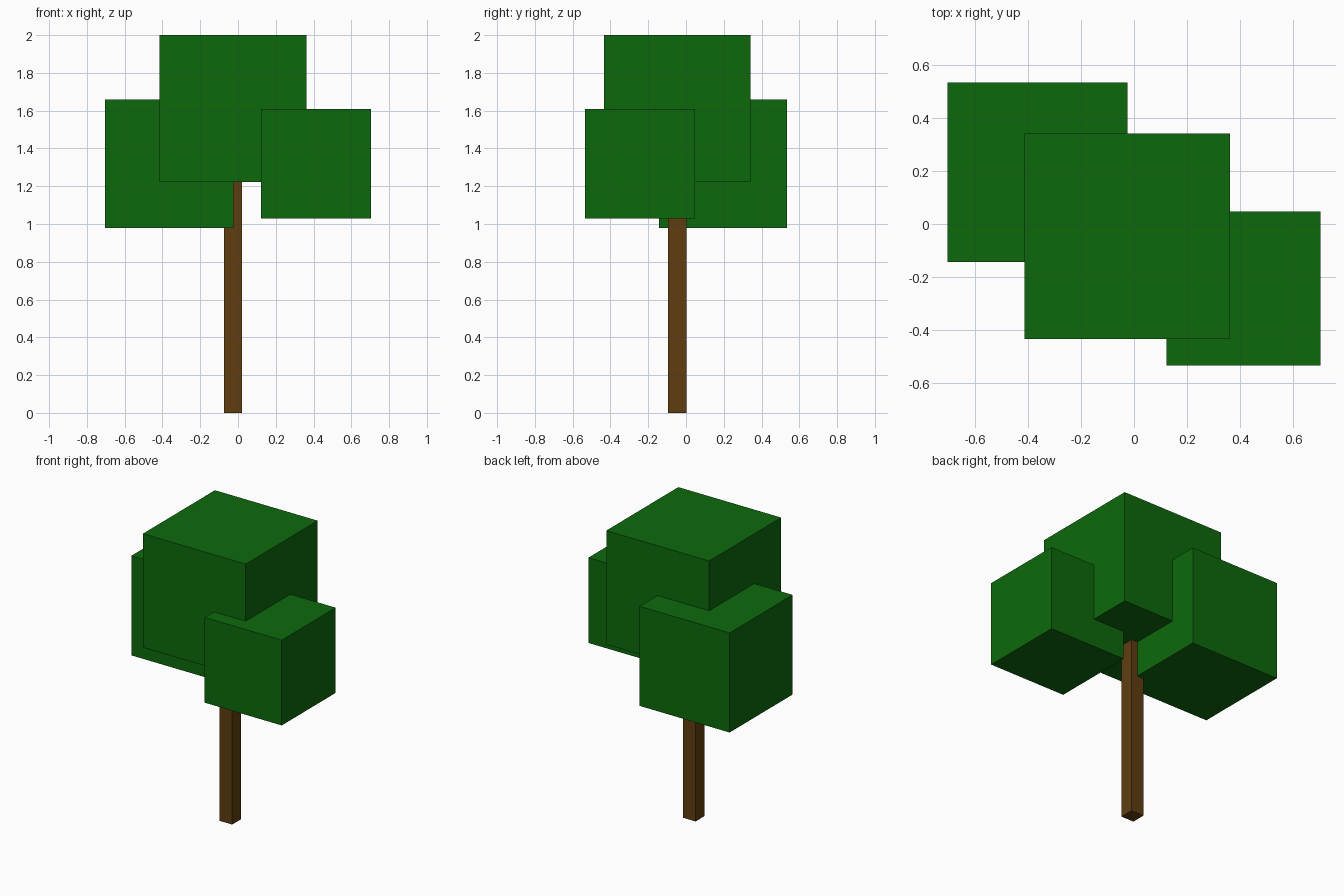
import bpy

if "Cube" in bpy.data.objects:
    bpy.data.objects.remove(bpy.data.objects["Cube"])


def material(name, rgb):
    m = bpy.data.materials.new(name)
    m.diffuse_color = (*rgb, 1.0)
    m.use_nodes = True
    m.node_tree.nodes["Principled BSDF"].inputs["Base Color"].default_value = m.diffuse_color
    return m


def box(name, centre, size, mat):
    bpy.ops.mesh.primitive_cube_add(size=1, location=centre)
    ob = bpy.context.object
    ob.name = name
    ob.scale = size
    bpy.ops.object.transform_apply(location=False, rotation=False, scale=True)
    ob.data.materials.append(mat)
    return ob


green = material("leaf green", (0.004, 0.141, 0.004))
brown = material("bark brown", (0.114, 0.048, 0.005))

# Trunk, ending just inside the crown
TRUNK_TOP = 1.24
box("trunk", (-0.026, -0.046, TRUNK_TOP / 2), (0.096, 0.096, TRUNK_TOP), brown)

# Foliage cubes: name, centre, edge length
for name, centre, edge in (
    ("top_foliage", (-0.026, -0.046, 1.611), 0.777),
    ("left_foliage", (-0.365, 0.196, 1.320), 0.680),
    ("right_foliage", (0.414, -0.244, 1.319), 0.582),
):
    box(name, centre, (edge, edge, edge), green)
